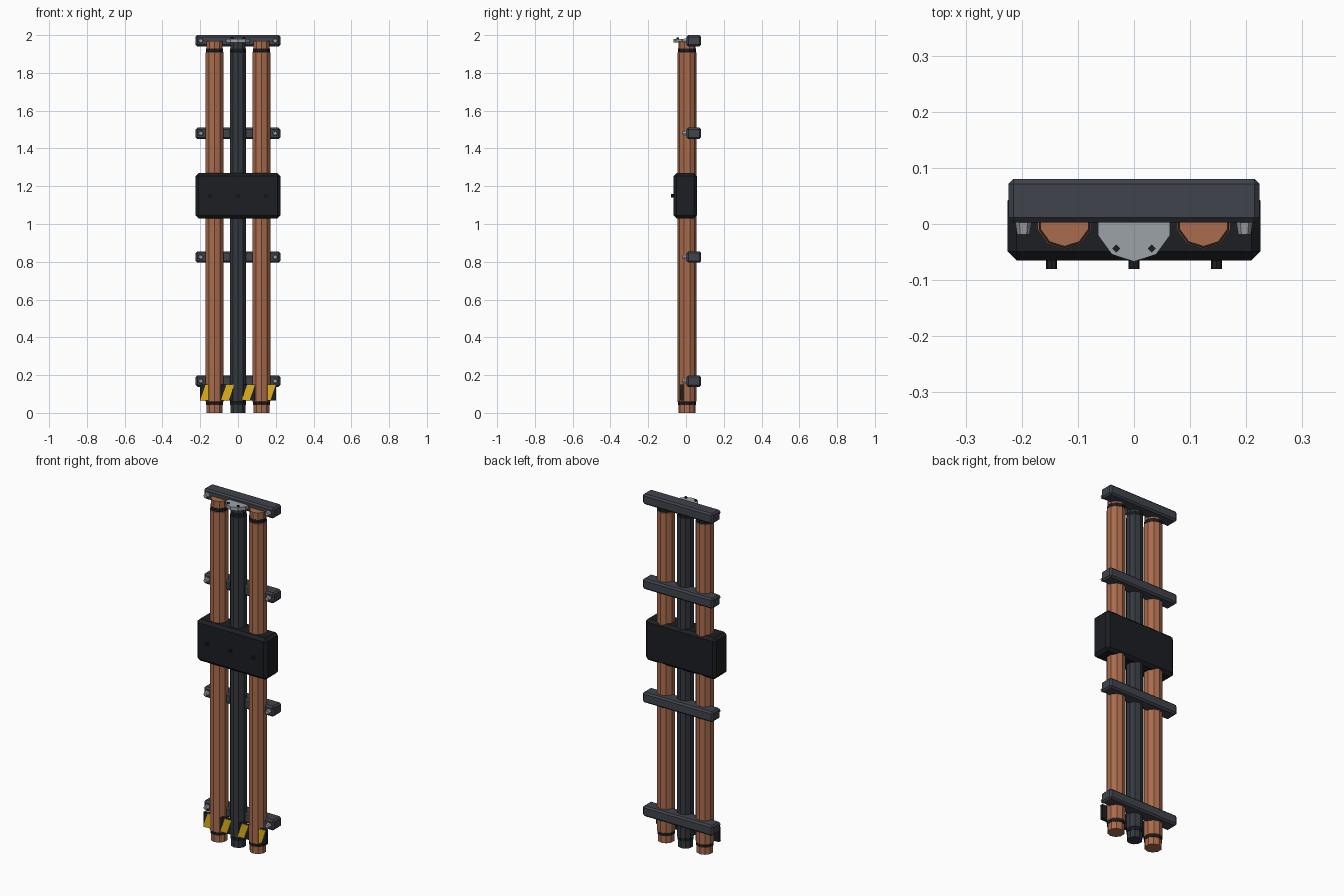
import bpy, bmesh, math
from mathutils import Matrix

if "Cube" in bpy.data.objects:
    bpy.data.objects.remove(bpy.data.objects["Cube"])


def material(name, r, g, b):
    m = bpy.data.materials.new(name)
    m.diffuse_color = (r, g, b, 1)
    m.use_nodes = True
    m.node_tree.nodes["Principled BSDF"].inputs["Base Color"].default_value = m.diffuse_color
    return m


COPPER = material("copper", 0.40, 0.15, 0.075)
DARK = material("dark_pipe", 0.035, 0.040, 0.048)
STEEL = material("bracket_steel", 0.050, 0.056, 0.070)
BLACK = material("black", 0.012, 0.013, 0.016)
YELLOW = material("yellow", 0.75, 0.45, 0.01)
METAL = material("light_metal", 0.33, 0.36, 0.39)


def finish(name, bm, mat, loc):
    bmesh.ops.recalc_face_normals(bm, faces=bm.faces[:])
    mesh = bpy.data.meshes.new(name)
    bm.to_mesh(mesh)
    bm.free()
    mesh.materials.append(mat)
    ob = bpy.data.objects.new(name, mesh)
    ob.location = loc
    bpy.context.collection.objects.link(ob)
    return ob


def box(name, x, y, z, mat, bevel=0.0):
    """Chamfered box from (min, max) ranges."""
    bm = bmesh.new()
    bmesh.ops.create_cube(bm, size=1)
    bmesh.ops.scale(bm, vec=(x[1] - x[0], y[1] - y[0], z[1] - z[0]), verts=bm.verts[:])
    if bevel:
        bmesh.ops.bevel(bm, geom=bm.edges[:], offset=bevel, segments=1,
                        affect='EDGES', profile=0.5)
    return finish(name, bm, mat, (sum(x) / 2, sum(y) / 2, sum(z) / 2))


def lathe(name, profile, sides, mat, loc, turn=-90):
    """Closed solid around z from (radius, height) points; a vertex at angle 'turn'."""
    bm = bmesh.new()
    rings = []
    for r, h in profile:
        ring = []
        for i in range(sides):
            a = math.radians(turn) + 2 * math.pi * i / sides
            ring.append(bm.verts.new((r * math.cos(a), r * math.sin(a), h)))
        rings.append(ring)
    for lo, hi in zip(rings, rings[1:]):
        for i in range(sides):
            j = (i + 1) % sides
            bm.faces.new((lo[i], lo[j], hi[j], hi[i]))
    bm.faces.new(rings[0])
    bm.faces.new(rings[-1])
    return finish(name, bm, mat, loc)


def stud(name, r1, r2, y0, y1, sides, mat, x, z):
    """Stud pointing to the front, from y0 to y1."""
    ob = lathe(name, [(r1, 0), (r2, y0 - y1)], sides, mat, (x, y0, z), 0)
    ob.data.transform(Matrix.Rotation(math.pi / 2, 4, 'X'))
    return ob


# three pipes: inner core, wide sleeve, black seal rings at both ends
PY = 0.005
for label, x, r, top, mat in (("left", -0.124, 0.050, 1.97, COPPER),
                              ("centre", 0, 0.0455, 1.965, DARK),
                              ("right", 0.124, 0.050, 1.97, COPPER)):
    core = r - 0.005
    lathe(label + "_pipe", [(core, 0), (core, 0.055), (r, 0.06), (r, 1.908),
                            (core, 1.912), (core, top)], 10, mat, (x, PY, 0))
    for z in (0.042, 1.910):
        lathe(label + "_seal_ring", [(r - 0.002, z), (r - 0.002, z + 0.02)],
              10, BLACK, (x, PY, 0))

# wall brackets with a bolt at each end
for z in (0.168, 0.825, 1.48, 1.97):
    box("bracket", (-0.224, 0.224), (0.003, 0.08), (z - 0.03, z + 0.03), STEEL, 0.009)
    for x in (-0.197, 0.197):
        stud("bracket_bolt", 0.015, 0.011, 0.006, -0.019, 6, METAL, x, z)

# junction box with three front studs
box("junction_box", (-0.225, 0.225), (-0.065, 0.058), (1.03, 1.27), BLACK, 0.016)
for x in (-0.147, 0, 0.147):
    stud("junction_box_stud", 0.0095, 0.0095, -0.062, -0.08, 8, BLACK, x, 1.15)

# end flange on the centre pipe with five bolts
lathe("end_flange", [(0.067, 1.96), (0.067, 1.98)], 10, METAL, (0, 0.0, 0))
for i in range(5):
    a = math.radians(90 + 72 * i)
    lathe("flange_bolt", [(0.007, 1.975), (0.007, 1.988)], 4, BLACK,
          (0.054 * math.cos(a), 0.054 * math.sin(a), 0))

# warning plate with slanted stripes
box("warning_plate", (-0.2, 0.2), (-0.03, -0.014), (0.065, 0.15), BLACK)
for x in (-0.165, -0.055, 0.055, 0.165):
    stripe = box("warning_stripe", (x - 0.021, x + 0.021), (-0.033, -0.028),
                 (0.067, 0.149), YELLOW)
    for v in stripe.data.vertices:
        v.co.x += v.co.z * 0.35
